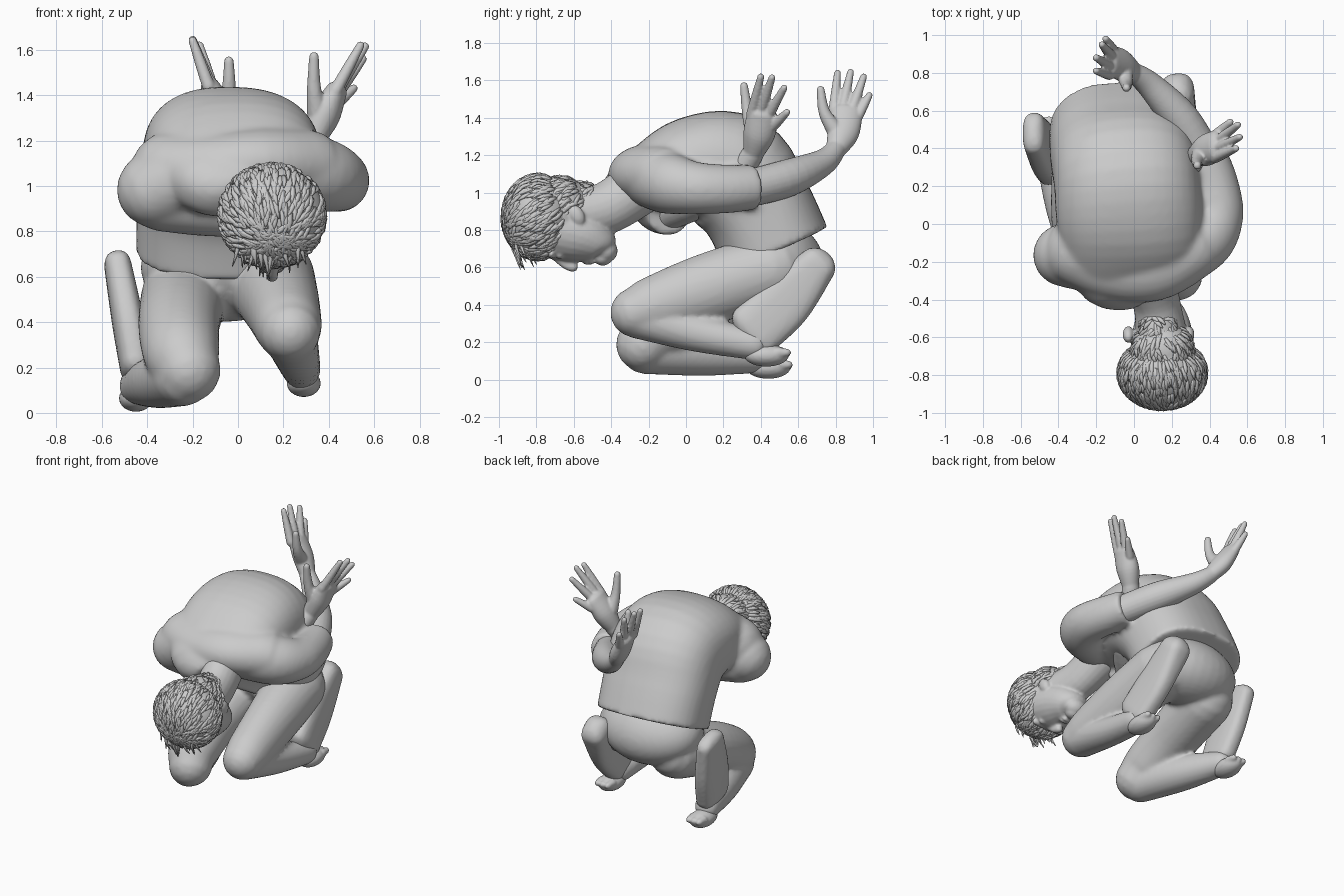
import bpy, bmesh, math, random
from mathutils import Vector, Matrix

random.seed(4)
cube = bpy.data.objects.get("Cube")
if cube:
    bpy.data.objects.remove(cube, do_unlink=True)

grey = bpy.data.materials.new("plain grey")
grey.use_nodes = True
GREY = (0.6, 0.6, 0.6, 1)
grey.diffuse_color = GREY
for node in grey.node_tree.nodes:
    if node.type == 'BSDF_PRINCIPLED':
        node.inputs["Base Color"].default_value = GREY
        node.inputs["Roughness"].default_value = 0.7

X, Z = Vector((1, 0, 0)), Vector((0, 0, 1))


def spline(stations, steps):
    """Smooth interpolation through stations of (x, y, z, width, depth)."""
    pts = [tuple(s) if len(s) == 5 else (*s, s[3]) for s in stations]
    ext = [pts[0]] + pts + [pts[-1]]
    out = []
    for i in range(1, len(ext) - 2):
        for k in range(steps):
            t = k / steps
            out.append([0.5 * (2 * b + (c - a) * t + (2 * a - 5 * b + 4 * c - d) * t * t
                               + (3 * b - a - 3 * c + d) * t ** 3)
                        for a, b, c, d in zip(*ext[i - 1:i + 3])])
    out.append(list(pts[-1]))
    return out


def tube(bm, stations, ref=X, power=2.0, sides=24, steps=5, round_start=True, round_end=True):
    """Loft an elliptical section along a path, with round or flat ends."""
    path = spline(stations, steps)
    pos = [Vector(p[:3]) for p in path]
    rows = []
    for i, p in enumerate(path):
        tan = (pos[min(i + 1, len(pos) - 1)] - pos[max(i - 1, 0)]).normalized()
        rows.append((pos[i], tan, p[3], p[4]))

    def cap(row, sign):
        c, tan, w, d = row
        r = min(w, d)
        return [(c + tan * sign * r * math.sin(a), tan, w * math.cos(a), d * math.cos(a))
                for a in (0.4, 0.8, 1.15, 1.45)]
    if round_start:
        rows = cap(rows[0], -1)[::-1] + rows
    if round_end:
        rows = rows + cap(rows[-1], 1)
    rings = []
    for c, tan, w, d in rows:
        side = (ref - tan * ref.dot(tan)).normalized()
        other = tan.cross(side)
        ring = []
        for k in range(sides):
            a = math.tau * k / sides
            u, v = math.cos(a), math.sin(a)
            u = math.copysign(abs(u) ** (2 / power), u)
            v = math.copysign(abs(v) ** (2 / power), v)
            ring.append(bm.verts.new(c + side * w * u + other * d * v))
        rings.append(ring)
    for a, b in zip(rings, rings[1:]):
        for k in range(sides):
            n = (k + 1) % sides
            bm.faces.new((a[k], a[n], b[n], b[k]))
    bm.faces.new(rings[0][::-1])
    bm.faces.new(rings[-1])


def ball(bm, centre, radii, tilt=0.0):
    m = (Matrix.Translation(centre) @ Matrix.Rotation(tilt, 4, 'X')
         @ Matrix.Diagonal((*radii, 1)))
    bmesh.ops.create_uvsphere(bm, u_segments=32, v_segments=20, radius=1, matrix=m)


def finish(bm, name, voxel=0, smooth=0):
    bmesh.ops.recalc_face_normals(bm, faces=bm.faces)
    for f in bm.faces:
        f.smooth = True
    mesh = bpy.data.meshes.new(name)
    bm.to_mesh(mesh)
    bm.free()
    mesh.materials.append(grey)
    obj = bpy.data.objects.new(name, mesh)
    bpy.context.scene.collection.objects.link(obj)
    if voxel:
        mod = obj.modifiers.new("blend", 'REMESH')
        mod.mode = 'VOXEL'
        mod.voxel_size = voxel
        mod.use_smooth_shade = True
        mod = obj.modifiers.new("soften", 'SMOOTH')
        mod.factor = 0.5
        mod.iterations = smooth


# Shirt: bent torso, shoulder yoke, left sleeve, right upper and lower sleeve
bm = bmesh.new()
tube(bm, [(0.08, -0.345, 0.98, 0.16, 0.11), (0.0, -0.24, 1.05, 0.33, 0.17),
          (-0.02, 0.0, 1.13, 0.385, 0.27), (-0.04, 0.24, 1.10, 0.385, 0.33),
          (-0.06, 0.38, 0.92, 0.385, 0.30), (-0.07, 0.48, 0.70, 0.38, 0.30)],
     power=2.4, sides=40, round_start=False, round_end=False)
tube(bm, [(-0.30, -0.14, 1.07, 0.17, 0.19), (-0.12, -0.19, 1.08, 0.16, 0.21),
          (0.10, -0.20, 1.10, 0.16, 0.21), (0.30, -0.12, 1.09, 0.16, 0.18)], ref=Z)
tube(bm, [(0.16, -0.19, 1.09, 0.17), (0.36, -0.09, 1.05, 0.165), (0.44, 0.05, 1.025, 0.14),
          (0.42, 0.22, 1.02, 0.13), (0.37, 0.37, 1.03, 0.12)], ref=Z, round_end=False)
tube(bm, [(-0.12, -0.16, 1.10, 0.18), (-0.25, -0.17, 1.04, 0.185),
          (-0.365, -0.165, 0.985, 0.17)], ref=Z)
tube(bm, [(-0.34, -0.15, 0.95, 0.15), (-0.17, -0.13, 0.92, 0.14), (0.03, -0.09, 0.89, 0.12)],
     ref=Z, round_end=False)
finish(bm, "shirt", 0.016, 9)

# Trousers: hips, thighs, folded shins
bm = bmesh.new()
ball(bm, (-0.06, 0.47, 0.64), (0.37, 0.28, 0.23), -0.4)
tube(bm, [(0.14, 0.46, 0.59, 0.20), (0.19, 0.10, 0.48, 0.17, 0.19),
          (0.22, -0.18, 0.39, 0.15, 0.16), (0.23, -0.27, 0.36, 0.135)])
tube(bm, [(0.23, -0.26, 0.34, 0.12), (0.26, 0.05, 0.25, 0.10), (0.28, 0.36, 0.19, 0.085)])
tube(bm, [(-0.24, 0.45, 0.50, 0.19), (-0.26, 0.10, 0.39, 0.18),
          (-0.25, -0.14, 0.27, 0.17), (-0.22, -0.23, 0.19, 0.145)])
tube(bm, [(-0.24, -0.22, 0.16, 0.13), (-0.35, 0.10, 0.14, 0.12), (-0.44, 0.38, 0.12, 0.085)])
finish(bm, "trousers", 0.016, 5)

# Raised tapering pieces behind the shins, with the toes under them
for side, path, toe in (
        ("left", [(0.28, 0.36, 0.26, 0.075, 0.15), (0.26, 0.53, 0.42, 0.075, 0.15),
                  (0.23, 0.70, 0.61, 0.09, 0.105)], (0.29, 0.43, 0.13)),
        ("right", [(-0.45, 0.34, 0.20, 0.07, 0.14), (-0.485, 0.40, 0.40, 0.07, 0.15),
                   (-0.53, 0.48, 0.65, 0.06, 0.115)], (-0.45, 0.44, 0.065))):
    bm = bmesh.new()
    tube(bm, path, power=2.8)
    finish(bm, side + "_raised_foot", 0.014, 2)
    bm = bmesh.new()
    ball(bm, toe, (0.075, 0.12, 0.06))
    for k in range(3):
        start = Vector(toe) + Vector((0.04 * (k - 1), 0.06, 0.015))
        tip = start + Vector((0, 0.05, 0))
        tube(bm, [(*start, 0.03), (*tip, 0.022)], sides=12)
    finish(bm, side + "_toes", 0.01, 2)

# Forearms and spread hands
ARMS = {
    "left": dict(
        arm=[(0.38, 0.33, 1.02, 0.10), (0.25, 0.55, 1.08, 0.10), (0.09, 0.73, 1.16, 0.072),
             (0.0, 0.80, 1.23, 0.055)],
        palm=[(0.0, 0.80, 1.23, 0.05, 0.055), (-0.06, 0.84, 1.32, 0.06, 0.085),
              (-0.12, 0.86, 1.43, 0.045, 0.085)],
        roots=[(-0.13, 0.79, 1.44), (-0.13, 0.84, 1.46), (-0.12, 0.89, 1.45), (-0.11, 0.92, 1.41)],
        tips=[(-0.20, 0.81, 1.64), (-0.20, 0.88, 1.645), (-0.17, 0.95, 1.62), (-0.15, 0.98, 1.52)],
        thumb=[(-0.05, 0.80, 1.33), (-0.04, 0.74, 1.43), (-0.04, 0.72, 1.55)]),
    "right": dict(
        arm=[(-0.05, -0.10, 0.89, 0.095), (0.16, 0.10, 0.98, 0.095), (0.27, 0.28, 1.11, 0.07),
             (0.33, 0.36, 1.21, 0.058)],
        palm=[(0.33, 0.36, 1.21, 0.055, 0.055), (0.38, 0.39, 1.31, 0.07, 0.085),
              (0.43, 0.41, 1.41, 0.05, 0.085)],
        roots=[(0.43, 0.35, 1.42), (0.44, 0.40, 1.43), (0.44, 0.44, 1.41), (0.43, 0.47, 1.36)],
        tips=[(0.54, 0.40, 1.62), (0.56, 0.46, 1.615), (0.55, 0.525, 1.56), (0.51, 0.54, 1.43)],
        thumb=[(0.35, 0.36, 1.33), (0.335, 0.33, 1.43), (0.335, 0.31, 1.57)]),
}
for side, a in ARMS.items():
    bm = bmesh.new()
    tube(bm, a["arm"], ref=Z)
    tube(bm, a["palm"], ref=X)
    for root, tip in zip(a["roots"], a["tips"]):
        mid = (Vector(root) + Vector(tip)) / 2
        tube(bm, [(*root, 0.029), (*mid, 0.025), (*tip, 0.019)], sides=12)
    tube(bm, [(*p, r) for p, r in zip(a["thumb"], (0.048, 0.032, 0.022))], sides=12)
    finish(bm, side + "_arm", 0.008, 3)

# Head: skull, jaw, neck, nose, lips, chin, eyes, brows and ears
CX = 0.15
bm = bmesh.new()
ball(bm, (CX, -0.73, 0.87), (0.18, 0.20, 0.185))
tube(bm, [(CX, -0.82, 0.85, 0.17, 0.16), (CX, -0.68, 0.80, 0.17, 0.16),
          (CX, -0.55, 0.765, 0.155, 0.145), (CX, -0.46, 0.72, 0.12, 0.105),
          (CX, -0.43, 0.69, 0.08, 0.065)])
tube(bm, [(CX, -0.62, 0.87, 0.14), (0.12, -0.42, 0.92, 0.125, 0.14), (0.07, -0.25, 1.03, 0.15)])
tube(bm, [(CX, -0.70, 0.655, 0.02), (CX, -0.64, 0.615, 0.026), (CX, -0.605, 0.603, 0.028)],
     sides=12)
for y, z, r in ((-0.535, 0.63, (0.05, 0.014, 0.016)), (-0.51, 0.63, (0.045, 0.014, 0.016)),
                (-0.445, 0.65, (0.06, 0.05, 0.04))):
    ball(bm, (CX, y, z), r)
for s in (-1, 1):
    ball(bm, (CX + s * 0.075, -0.675, 0.665), (0.035, 0.02, 0.02))
    ball(bm, (CX + s * 0.075, -0.72, 0.67), (0.06, 0.02, 0.022))
    ball(bm, (CX - 0.02 + s * 0.16, -0.585, 0.88), (0.03, 0.04, 0.06), 0.5)
finish(bm, "head", 0.009, 5)

# Hair: a cap narrowing to the nape, with locks sweeping forward over it
CAPS = [(Vector(c), r) for c, r in (
    ((CX, -0.79, 0.87), (0.232, 0.19, 0.225)),
    ((CX, -0.67, 0.94), (0.165, 0.15, 0.145)),
    ((CX - 0.02, -0.56, 0.965), (0.10, 0.11, 0.09)))]


def reach(p, shape):
    return math.sqrt(sum(((p[k] - shape[0][k]) / shape[1][k]) ** 2 for k in range(3)))


bm = bmesh.new()
for c, r in CAPS:
    ball(bm, c, r)
finish(bm, "hair_cap", 0.012, 3)

bm = bmesh.new()
nape = Vector((CX - 0.02, -0.46, 1.06))
for i in range(1300):
    shape = CAPS[0 if i < 800 else 1 if i < 1120 else 2]
    c, r = shape
    n = Vector([random.gauss(0, 1) for _ in range(3)]).normalized()
    p = c + Vector([n[k] * r[k] for k in range(3)])
    buried = any(reach(p, s) < 0.97 for s in CAPS if s is not shape)
    if buried or p.y + 0.72 > 0.69 * (p.z - 0.65):
        continue
    flow = p - nape + Vector([random.uniform(-0.09, 0.09) for _ in range(3)])
    flow = (flow - n * flow.dot(n)).normalized()
    length = random.uniform(0.07, 0.14)
    lock = []
    for t, lift, rad in ((0, -0.002, 0.008), (0.5, 0.004, 0.013), (1, 0.006, 0.003)):
        # follow the curve of the skull, then lift off slightly
        q = p + flow * length * t
        lock.append((*(c + (q - c) / reach(q, shape) + n * lift), rad * 0.7, rad))
    tube(bm, lock, ref=n, sides=6, steps=2, round_start=False, round_end=False)
# Loose fringe over the forehead
for i in range(26):
    x = CX + random.uniform(-0.16, 0.16)
    y = random.uniform(-0.92, -0.80)
    z = 0.70 + abs(x - CX) * 0.35
    tube(bm, [(x, y, z + 0.04, 0.011), (x, y - 0.01, z - 0.03, 0.01),
              (x + random.uniform(-0.03, 0.03), y + 0.02, z - random.uniform(0.07, 0.12), 0.002)],
         sides=6, steps=2, round_start=False, round_end=False)
finish(bm, "hair_locks")
